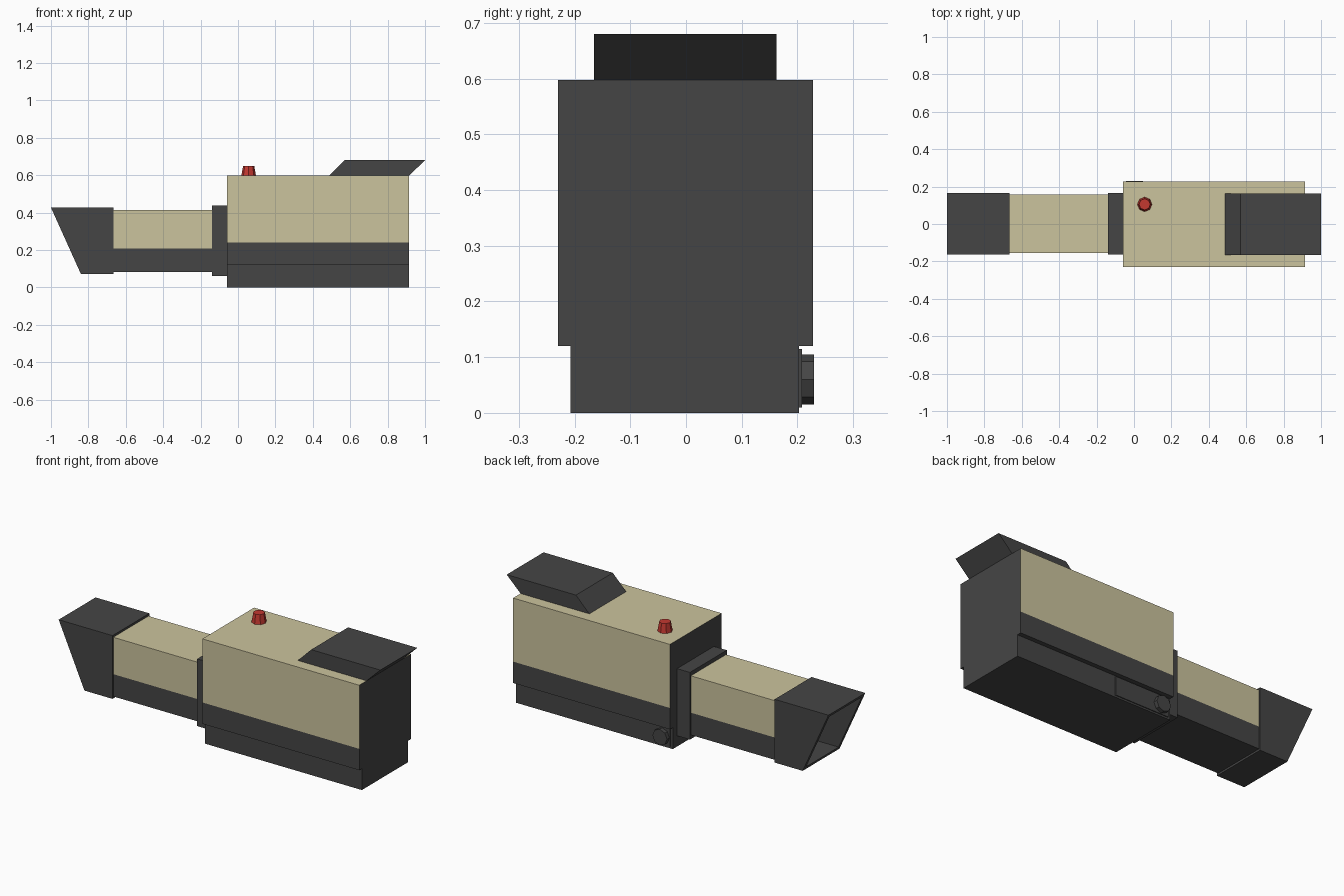
import bpy, bmesh, math
from mathutils import Matrix, Vector

cube = bpy.data.objects.get("Cube")
if cube:
    bpy.data.objects.remove(cube, do_unlink=True)


def material(name, rgb):
    m = bpy.data.materials.new(name)
    m.use_nodes = True
    m.diffuse_color = (*rgb, 1)
    node = next(n for n in m.node_tree.nodes if n.type == 'BSDF_PRINCIPLED')
    node.inputs["Base Color"].default_value = (*rgb, 1)
    return m


DARK = material("charcoal", (0.06, 0.06, 0.06))
TAN = material("khaki", (0.60, 0.55, 0.34))
RED = material("red", (0.55, 0.04, 0.03))


def finish(name, bm, *mats):
    bmesh.ops.recalc_face_normals(bm, faces=bm.faces)
    me = bpy.data.meshes.new(name)
    bm.to_mesh(me)
    bm.free()
    for m in mats:
        me.materials.append(m)
    ob = bpy.data.objects.new(name, me)
    bpy.context.scene.collection.objects.link(ob)
    return ob


def prism(profile, y0, y1):
    """Extrude an (x, z) outline from y0 to y1."""
    bm = bmesh.new()
    face = bm.faces.new([bm.verts.new((x, y0, z)) for x, z in profile])
    ext = bmesh.ops.extrude_face_region(bm, geom=[face])
    verts = [g for g in ext["geom"] if isinstance(g, bmesh.types.BMVert)]
    bmesh.ops.translate(bm, verts=verts, vec=(0, y1 - y0, 0))
    bmesh.ops.recalc_face_normals(bm, faces=bm.faces)
    return bm


def box(x0, x1, y0, y1, z0, z1):
    return prism([(x0, z0), (x1, z0), (x1, z1), (x0, z1)], y0, y1)


def two_tone(name, bm, split):
    """Khaki above the split height, charcoal below and on the ends."""
    bmesh.ops.bisect_plane(bm, geom=bm.verts[:] + bm.edges[:] + bm.faces[:],
                           plane_co=(0, 0, split), plane_no=(0, 0, 1))
    bm.normal_update()
    for f in bm.faces:
        upper = f.calc_center_median().z > split
        f.material_index = int(upper and abs(f.normal.x) < 0.5)
    finish(name, bm, DARK, TAN)


def cone(name, r1, r2, depth, matrix, mat):
    bm = bmesh.new()
    bmesh.ops.create_cone(bm, cap_ends=True, segments=8, radius1=r1,
                          radius2=r2, depth=depth, matrix=matrix)
    finish(name, bm, mat)


# Main housing and its narrower base
two_tone("camera_body", box(-0.06, 0.914, -0.23, 0.228, 0.12, 0.597), 0.24)
finish("body_base", box(-0.06, 0.914, -0.207, 0.203, 0, 0.12), DARK)

# Lens barrel and mounting collar
two_tone("lens_barrel", box(-0.666, -0.14, -0.155, 0.157, 0.083, 0.415), 0.208)
finish("lens_collar", box(-0.14, -0.06, -0.162, 0.165, 0.06, 0.437), DARK)

# Slanted lens hood with a hollow opening
hood = prism([(-0.84, 0.072), (-0.666, 0.072), (-0.666, 0.427), (-1, 0.427)],
             -0.162, 0.165)
mouth = min(hood.faces, key=lambda f: f.normal.x)
bmesh.ops.inset_individual(hood, faces=[mouth], thickness=0.028)
ext = bmesh.ops.extrude_discrete_faces(hood, faces=[mouth])
inner = ext["faces"][0]
for v in inner.verts:
    v.co.x = -0.7
finish("lens_hood", hood, DARK)

# Sloping viewfinder on the roof
finish("viewfinder", prism([(0.487, 0.597), (0.914, 0.597), (1, 0.68),
                            (0.57, 0.68)], -0.165, 0.162), DARK)

# Side panel with control knob
finish("side_panel", box(-0.045, 0.29, 0.203, 0.208, 0.01, 0.115), DARK)
cone("control_knob", 0.045, 0.045, 0.022,
     Matrix.Translation((0.002, 0.219, 0.06)) @ Matrix.Rotation(math.pi / 2, 4, 'X'),
     DARK)

# Record button
cone("record_button", 0.039, 0.03, 0.052,
     Matrix.Translation((0.057, 0.105, 0.623)), RED)
